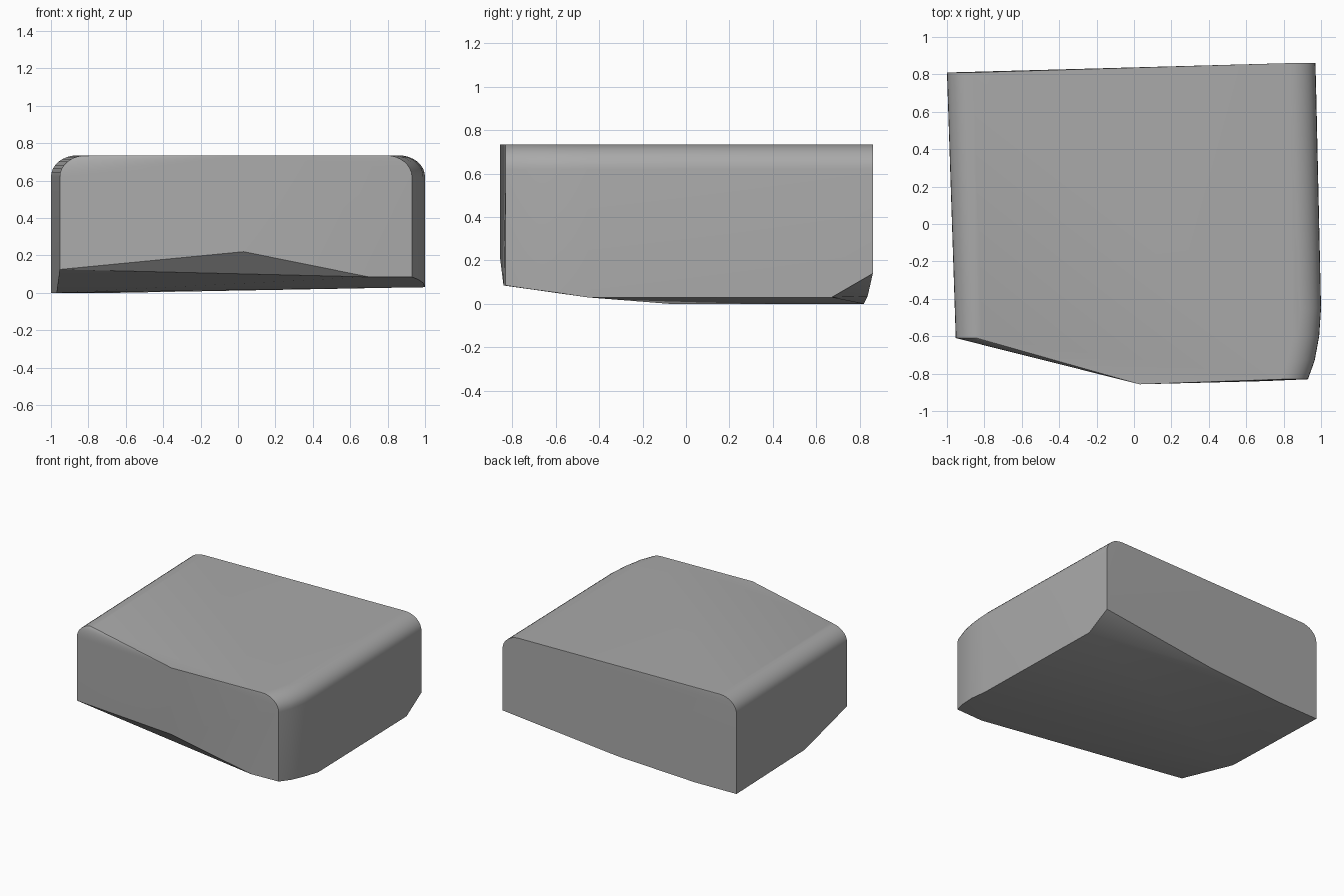
import bpy
import bmesh
import math

cube = bpy.data.objects.get("Cube")
if cube:
    bpy.data.objects.remove(cube, do_unlink=True)

TOP = 0.735
SHOULDER = 0.62      # height where the rounded long edges begin
ROUND_WIDTH = 0.14
STEPS = 8

# Side walls: x, y and height of the lower edge, listed back to front
right_wall = [(0.97, 0.86, 0.14), (0.975, 0.67, 0.03), (0.99, 0.0, 0.03),
              (1.0, -0.45, 0.03), (0.99, -0.6, 0.053), (0.966, -0.73, 0.07),
              (0.93, -0.83, 0.085)]
left_wall = [(-1.0, 0.81, 0.0), (-0.97, -0.07, 0.0), (-0.953, -0.61, 0.125)]

# Lower corners of the back and front faces, and the nose line
back_edge = [(0.0, 0.836, 0.035), (-0.65, 0.819, 0.0)]
front_edge = [(0.7, -0.84, 0.085)]
nose = [(0.03, -0.857, 0.22), (0.03, -0.857, TOP)]


def wall_points(wall, side):
    """Upright wall with a rounded shoulder rolling into the top."""
    points = []
    for x, y, low in wall:
        points.append((x, y, low))
        for i in range(STEPS + 1):
            a = math.pi / 2 * i / STEPS
            points.append((x - side * ROUND_WIDTH * (1 - math.cos(a)), y,
                           SHOULDER + (TOP - SHOULDER) * math.sin(a)))
    return points


# Grey finish
grey = bpy.data.materials.new("grey")
grey.use_nodes = True
colour = (0.4, 0.4, 0.4, 1.0)
grey.diffuse_color = colour
shader = next(n for n in grey.node_tree.nodes if n.type == 'BSDF_PRINCIPLED')
shader.inputs["Base Color"].default_value = colour

# Solid block wrapped around its corner points
bm = bmesh.new()
for p in (wall_points(right_wall, 1) + wall_points(left_wall, -1)
          + back_edge + front_edge + nose):
    bm.verts.new(p)
hull = bmesh.ops.convex_hull(bm, input=bm.verts)
spare = {v for v in hull["geom_interior"] + hull["geom_unused"]
         if isinstance(v, bmesh.types.BMVert)}
bmesh.ops.delete(bm, geom=list(spare), context='VERTS')
bmesh.ops.dissolve_limit(bm, angle_limit=math.radians(0.5),
                         verts=bm.verts, edges=bm.edges)
bmesh.ops.recalc_face_normals(bm, faces=bm.faces)
mesh = bpy.data.meshes.new("rounded_block")
bm.to_mesh(mesh)
bm.free()
mesh.materials.append(grey)

block = bpy.data.objects.new("rounded_block", mesh)
bpy.context.collection.objects.link(block)
bpy.ops.object.select_all(action='DESELECT')
block.select_set(True)
bpy.context.view_layer.objects.active = block
bpy.ops.object.shade_smooth_by_angle(angle=math.radians(20))
